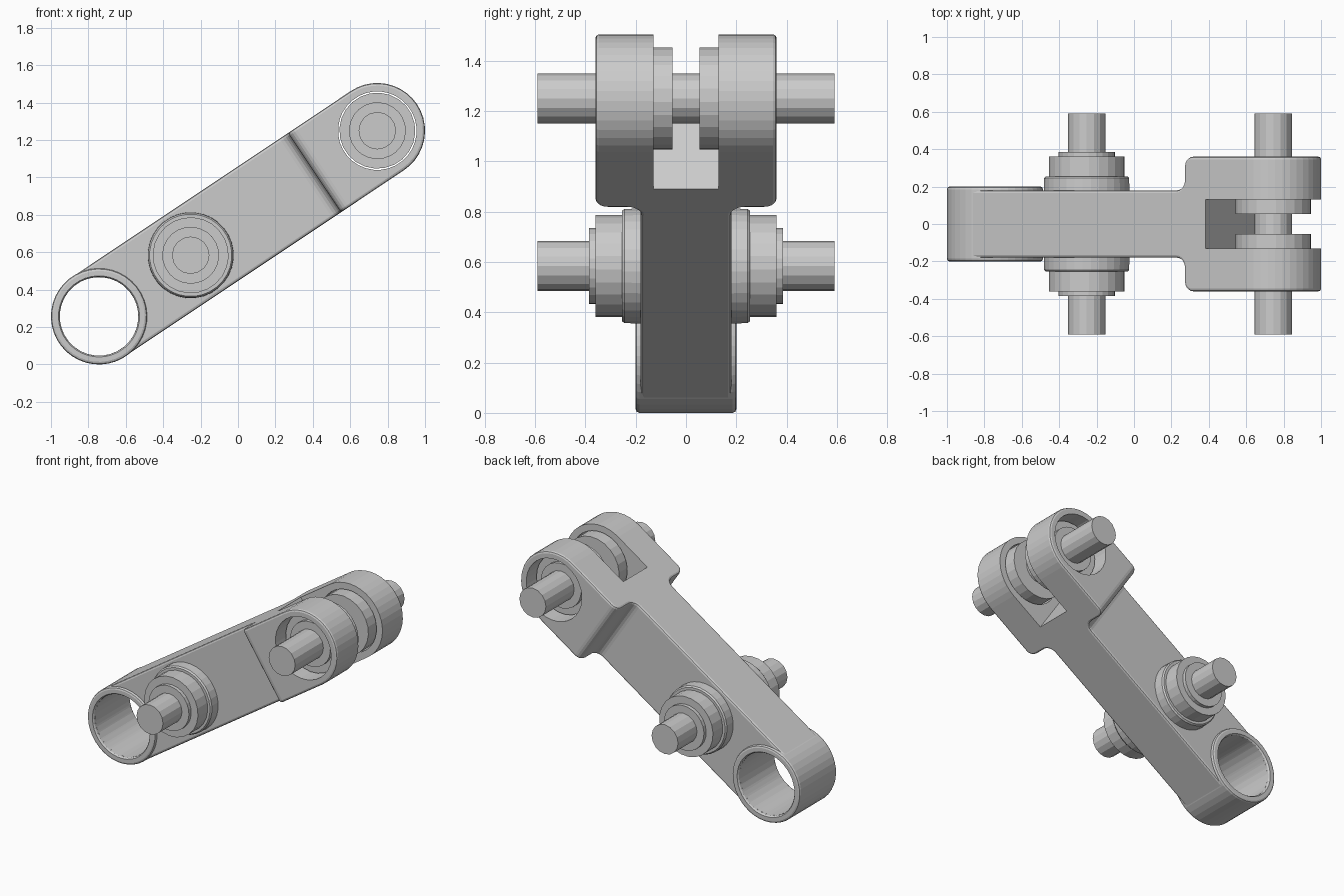
import bpy, bmesh
from math import sin, cos, pi, atan2
from mathutils import Matrix, Vector

if "Cube" in bpy.data.objects:
    bpy.data.objects.remove(bpy.data.objects["Cube"], do_unlink=True)

# Arm frame: local x runs along the arm, y across it, z through its height
LOW, HIGH = Vector((-0.743, 0, 0.257)), Vector((0.745, 0, 1.25))
SPAN = (HIGH - LOW).length
TILT = atan2(HIGH.z - LOW.z, HIGH.x - LOW.x)
FRAME = Matrix.Translation(LOW) @ Matrix.Rotation(-TILT, 4, "Y")
RADIUS = 0.255
MID = 0.589


def finish(name, bm):
    bmesh.ops.recalc_face_normals(bm, faces=bm.faces)
    mesh = bpy.data.meshes.new(name)
    bm.to_mesh(mesh)
    bm.free()
    obj = bpy.data.objects.new(name, mesh)
    bpy.context.collection.objects.link(obj)
    obj.matrix_world = FRAME
    return obj


def prism(name, points, shift):
    bm = bmesh.new()
    shift = Vector(shift)
    face = bm.faces.new([bm.verts.new(Vector(p) - shift / 2) for p in points])
    ext = bmesh.ops.extrude_face_region(bm, geom=[face])
    moved = [g for g in ext["geom"] if isinstance(g, bmesh.types.BMVert)]
    bmesh.ops.translate(bm, verts=moved, vec=shift)
    return finish(name, bm)


def lathe(name, u, profile, sides, ring=False):
    """Revolve (radius, y) points about the cross axis at distance u."""
    bm = bmesh.new()
    angles = [2 * pi * (i + 0.5) / sides for i in range(sides)]
    loops = [[bm.verts.new((u + r * cos(a), y, r * sin(a))) for a in angles]
             for r, y in profile]
    pairs = list(zip(loops, loops[1:]))
    if ring:
        pairs.append((loops[-1], loops[0]))
    else:
        bm.faces.new(loops[0])
        bm.faces.new(loops[-1])
    for a, b in pairs:
        for i in range(sides):
            j = (i + 1) % sides
            bm.faces.new((a[i], a[j], b[j], b[i]))
    return finish(name, bm)


def arc(cx, cy, r, start, end, steps):
    return [(cx + r * cos(start + (end - start) * i / steps),
             cy + r * sin(start + (end - start) * i / steps)) for i in range(steps + 1)]


def boolean(obj, cutter, operation):
    mod = obj.modifiers.new(cutter.name, "BOOLEAN")
    mod.object, mod.operation, mod.solver = cutter, operation, "EXACT"
    cutter.hide_render = True


# Arm body: plan outline with a filleted step out to the fork
side = [(-0.5, 0.18)]
side += arc(1.33, 0.235, 0.055, -pi / 2, 0, 5)
side += arc(1.435, 0.31, 0.05, pi, pi / 2, 5)
side += [(2.4, 0.36)]
plan = side + [(x, -y) for x, y in reversed(side)]
body = prism("forked_arm", [(x, y, 0) for x, y in plan], (0, 0, 0.8))

# Rounded-end side outline, slot and bores that shape the body
outline = arc(0, 0, RADIUS, pi / 2, 3 * pi / 2, 20)
outline += arc(SPAN, 0, RADIUS, -pi / 2, pi / 2, 20)
stadium = prism("outline_cutter", [(x, 0, z) for x, z in outline], (0, 2, 0))
slot_start = SPAN - 0.265
slot = prism("slot_cutter", [(slot_start, -0.13, 0), (2.6, -0.13, 0),
                             (2.6, 0.13, 0), (slot_start, 0.13, 0)], (0, 0, 1))
bores = [lathe("bore_cutter", u, [(0.21, -1), (0.21, 1)], 32) for u in (0, SPAN)]

boolean(body, stadium, "INTERSECT")
bevel = body.modifiers.new("soft_edges", "BEVEL")
bevel.width, bevel.segments = 0.014, 2
bevel.limit_method, bevel.angle_limit = "ANGLE", pi / 3
for cutter in [slot] + bores:
    boolean(body, cutter, "DIFFERENCE")

# Bake the modifiers and drop the cutters
bpy.context.view_layer.update()
graph = bpy.context.evaluated_depsgraph_get()
baked = bpy.data.meshes.new_from_object(body.evaluated_get(graph))
body.modifiers.clear()
body.data = baked
for cutter in [stadium, slot] + bores:
    bpy.data.objects.remove(cutter, do_unlink=True)

# Raised open eye at the lower end
half = [(0.21, 0.19), (0.217, 0.2), (0.243, 0.2), (0.253, 0.196), (0.257, 0.185)]
lathe("lower_eye", 0, half + [(r, -y) for r, y in reversed(half)], 40, ring=True)

# Spindles crossing the arm
for name, u in (("middle_spindle", MID), ("fork_spindle", SPAN)):
    lathe(name, u, [(0.1, -0.59), (0.1, 0.59)], 16)

# Bosses and stepped bearings on both sides
for label, s in (("front", -1), ("back", 1)):
    boss = [(0.23, 0.17), (0.228, 0.245), (0.22, 0.255), (0.2, 0.255)]
    lathe(label + "_boss", MID, [(r, s * y) for r, y in boss], 32)
    for place, u, inner, outer in (("middle", MID, 0.2, 0.36), ("fork", SPAN, 0.053, 0.26)):
        steps = [(0.15, inner), (0.203, inner), (0.203, outer),
                 (0.152, outer), (0.152, outer + 0.025)]
        lathe(label + "_" + place + "_bearing", u, [(r, s * y) for r, y in steps], 24)
